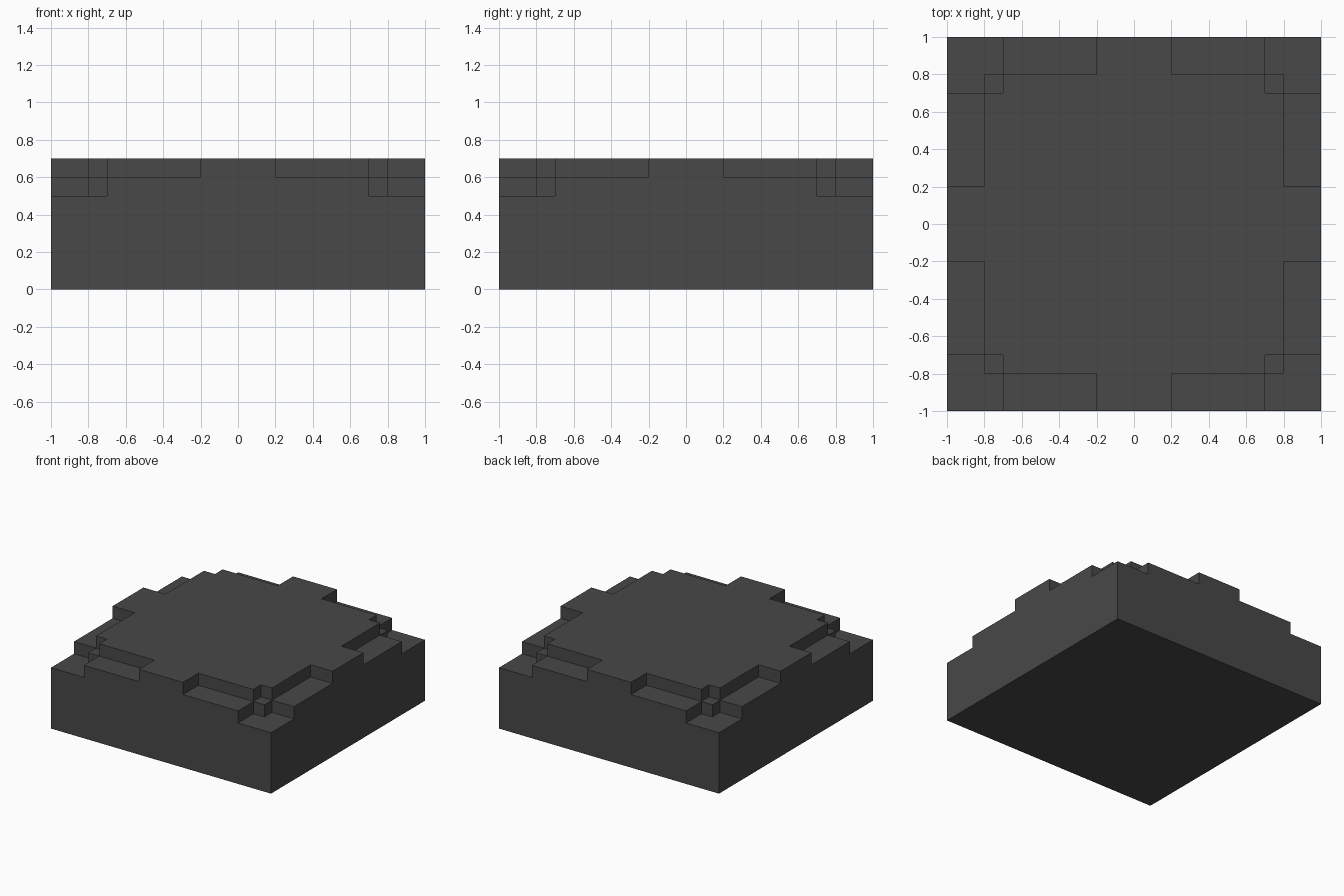
import bpy, bmesh

if "Cube" in bpy.data.objects:
    bpy.data.objects.remove(bpy.data.objects["Cube"])

# Break lines of the stepped block, shared by x and y, and its level heights
CUTS = [-1, -0.8, -0.7, -0.2, 0.2, 0.7, 0.8, 1]
LEVELS = [0, 0.5, 0.6, 0.7]
N = len(CUTS) - 1


def level_count(i, j):
    """Number of filled levels in a plan cell (mirrored in x and y)."""
    if not (0 <= i < N and 0 <= j < N):
        return 0
    x = abs(CUTS[i] + CUTS[i + 1]) / 2
    y = abs(CUTS[j] + CUTS[j + 1]) / 2
    lo, hi = min(x, y), max(x, y)
    if lo > 0.7:                       # corner: low floor with a small post
        return 2 if hi < 0.8 else 1
    if hi > 0.8 and lo > 0.2:          # shallow ledge along each edge
        return 2
    return 3                           # full-height middle


# Stepped block: outer skin only
bm = bmesh.new()


def face(*points):
    bm.faces.new([bm.verts.new(p) for p in points])


for i in range(N):
    for j in range(N):
        x0, x1, y0, y1 = CUTS[i], CUTS[i + 1], CUTS[j], CUTS[j + 1]
        count = level_count(i, j)
        for z in (0, LEVELS[count]):
            face((x0, y0, z), (x1, y0, z), (x1, y1, z), (x0, y1, z))
        sides = [(i - 1, j, (x0, y0), (x0, y1)), (i + 1, j, (x1, y0), (x1, y1)),
                 (i, j - 1, (x0, y0), (x1, y0)), (i, j + 1, (x0, y1), (x1, y1))]
        for ni, nj, a, b in sides:
            for k in range(level_count(ni, nj), count):
                z0, z1 = LEVELS[k], LEVELS[k + 1]
                face((*a, z0), (*b, z0), (*b, z1), (*a, z1))

# Weld, orient, and merge coplanar cells into clean flat faces
bmesh.ops.remove_doubles(bm, verts=bm.verts[:], dist=0.0001)
bmesh.ops.recalc_face_normals(bm, faces=bm.faces[:])
bmesh.ops.dissolve_limit(bm, angle_limit=0.01, verts=bm.verts[:], edges=bm.edges[:])

mesh = bpy.data.meshes.new("stepped_block")
bm.to_mesh(mesh)
bm.free()

# Single dark grey colour
grey = bpy.data.materials.new("dark grey")
grey.diffuse_color = (0.065, 0.065, 0.065, 1)
grey.use_nodes = True
grey.node_tree.nodes["Principled BSDF"].inputs["Base Color"].default_value = grey.diffuse_color
mesh.materials.append(grey)
block = bpy.data.objects.new("stepped_block", mesh)
bpy.context.collection.objects.link(block)
